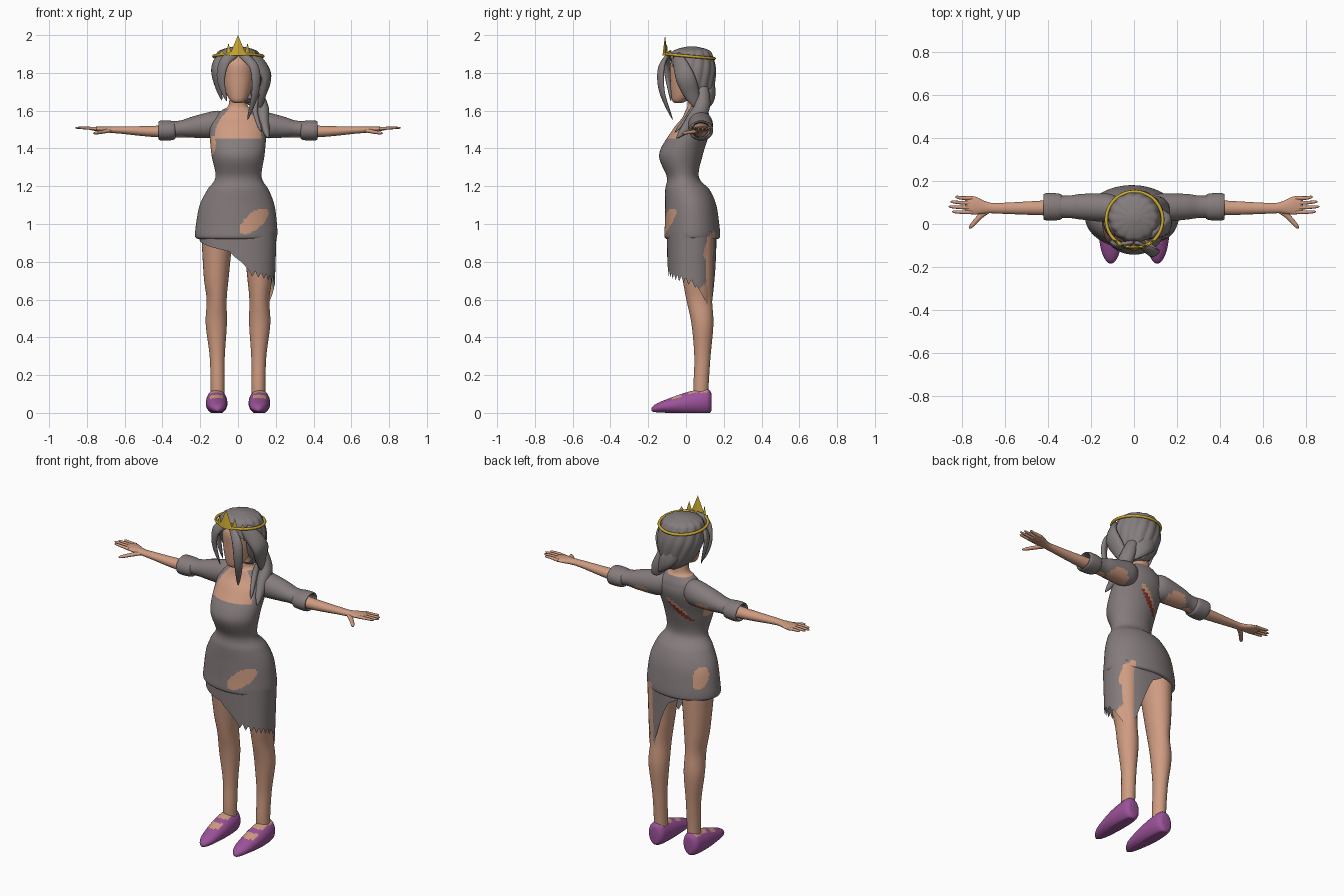
import bpy, bmesh, math
from mathutils import Vector

if "Cube" in bpy.data.objects:
    bpy.data.objects.remove(bpy.data.objects["Cube"])


def material(name, rgb):
    m = bpy.data.materials.new(name)
    m.diffuse_color = (*rgb, 1)
    m.use_nodes = True
    m.node_tree.nodes["Principled BSDF"].inputs["Base Color"].default_value = m.diffuse_color
    return m


CLOTH = material("grey_cloth", (0.235, 0.2, 0.2))
HAIR = material("grey_hair", (0.235, 0.205, 0.205))
SKIN = material("skin", (0.62, 0.33, 0.22))
SHOE = material("purple", (0.33, 0.085, 0.32))
GOLD = material("gold", (0.6, 0.4, 0.03))
RED = material("dark_red", (0.25, 0.035, 0.017))


def smooth_rows(rows, k):
    """Catmull-Rom interpolation through rows of numbers."""
    out, n = [], len(rows)
    for i in range(n - 1):
        quad = rows[max(i - 1, 0)], rows[i], rows[i + 1], rows[min(i + 2, n - 1)]
        for j in range(k):
            t = j / k
            out.append([0.5 * (2 * q + (r - p) * t + (2 * p - 5 * q + 4 * r - s) * t * t
                               + (3 * q - p - 3 * r + s) * t ** 3) for p, q, r, s in zip(*quad)])
    return out + [list(rows[-1])]


def skin_rings(name, rings, mats, rule=None, caps=True, mirror=False, drop=None):
    """Bridge rings of points into one smooth mesh, colour faces by rule."""
    bm = bmesh.new()
    vs = [[bm.verts.new(p) for p in r] for r in rings]
    n = len(vs[0])
    for a, b in zip(vs, vs[1:]):
        for i in range(n):
            j = (i + 1) % n
            bm.faces.new((a[i], a[j], b[j], b[i]))
    if caps:
        bm.faces.new(vs[0])
        bm.faces.new(vs[-1])
    bmesh.ops.recalc_face_normals(bm, faces=bm.faces)
    if drop:
        bmesh.ops.delete(bm, geom=[f for f in bm.faces if drop(f.calc_center_median())], context='FACES')
    for f in bm.faces:
        f.smooth = True
        if rule:
            f.material_index = rule(f.calc_center_median(), f.normal)
    me = bpy.data.meshes.new(name)
    bm.to_mesh(me)
    bm.free()
    for m in mats:
        me.materials.append(m)
    ob = bpy.data.objects.new(name, me)
    bpy.context.collection.objects.link(ob)
    if mirror:
        ob.modifiers.new("Mirror", 'MIRROR')


def loft(name, axis, rows, mats, n=32, k=6, groove=None, **kw):
    """Rows are (position on axis, centre 1, centre 2, radius 1, radius 2)."""
    rings = []
    for t, c1, c2, r1, r2 in smooth_rows(rows, k):
        ring = []
        for i in range(n):
            a = 2 * math.pi * i / n
            g = groove(a, t) if groove else 1
            u, v = c1 + r1 * g * math.cos(a), c2 + r2 * g * math.sin(a)
            x, y, z = {'x': (t, u, v), 'y': (u, t, v), 'z': (u, v, t)}[axis]
            ring.append((x, y, max(z, 0)))
        rings.append(ring)
    skin_rings(name, rings, mats, **kw)


def lock_shape(s):
    return max(0.04, math.sin(math.pi * (0.15 + 0.85 * s)) ** 0.8)


def digit_shape(s):
    return 1 - 0.35 * s - 0.5 * s ** 12


def sweep(name, w, h, path, mat=HAIR, ref=None, shape=lock_shape, mirror=False):
    """Oval strand along a path, half width w, half thickness h facing ref."""
    pts = smooth_rows(path, 8)
    last, rings = len(pts) - 1, []
    for i, p in enumerate(pts):
        t = (Vector(pts[min(i + 1, last)]) - Vector(pts[max(i - 1, 0)])).normalized()
        side = t.cross(ref or Vector((p[0], p[1] - 0.03, 0))).normalized()
        up, g = side.cross(t), shape(i / last)
        rings.append([Vector(p) + side * w * g * math.cos(b) + up * h * g * math.sin(b)
                      for b in (math.pi * m / 6 for m in range(12))])
    skin_rings(name, rings, [mat], mirror=mirror)


# Tears: (x, z, half width, half height, tilt in degrees, front -1 / back +1)
TEARS = [(.085, 1.015, .095, .042, 40, -1), (-.14, 1.42, .022, .05, 0, -1), (-.17, 1.05, .032, .062, 0, 1),
         (-.1, 1.5, .03, .025, 0, 1), (-.01, 1.43, .07, .018, 40, 1),
         (.15, .89, .025, .075, 20, 1), (.165, .63, .028, .065, 10, 1)]


def inside(p, x, z, w, h, tilt, side):
    a = math.radians(tilt)
    u = (p.x - x) * math.cos(a) + (p.z - z) * math.sin(a)
    v = (p.z - z) * math.cos(a) - (p.x - x) * math.sin(a)
    return (p.y - 0.03) * side > 0 and (u / w) ** 2 + (v / h) ** 2 < 1


def tear_rule(p, nrm):
    return int(any(inside(p, *t) for t in TEARS))


def dress_rule(p, nrm):
    if inside(p, -0.03, 1.395, 0.085, 0.014, 40, 1):   # scratch on the back
        return 2
    if p.z > 1.607:                                     # neck
        return 1
    if p.z > 1.457 and p.y < 0.05:                      # open neckline
        if abs(p.x) < 0.125 - 0.075 * ((p.z - 1.457) / 0.15) ** 2:
            return 1
    return tear_rule(p, nrm)


# Torso and dress body, with neck
loft("dress_body", 'z', [
    (.92, -.01, .033, .2, .135), (.935, -.01, .033, .217, .147), (1.0, -.008, .032, .214, .144),
    (1.1, -.005, .025, .198, .135), (1.18, 0, .008, .163, .118), (1.25, .003, -.017, .122, .085),
    (1.37, 0, -.026, .141, .116), (1.5, 0, .03, .15, .1), (1.56, 0, .053, .132, .075),
    (1.6, 0, .055, .088, .058), (1.63, 0, .052, .05, .044), (1.72, 0, .045, .045, .042)],
    [CLOTH, SKIN, RED], n=144, k=10, rule=dress_rule, caps=False)

# Torn lower skirt: hem height by angle (0 = +x, -90 = front), with a jagged stretch
HEM = [(-180, .915), (-100, .855), (-72, .735), (-12, .70), (10, .67), (42, .555), (54, .55), (90, .88), (106, .92), (180, .915)]


def hem(a):
    saw = 0.035 * abs((a / 11) % 1 - 0.5) * 2 if -74 < a < 8 else 0
    for (a0, z0), (a1, z1) in zip(HEM, HEM[1:]):
        if a <= a1:
            return z0 + (z1 - z0) * (a - a0) / (a1 - a0) + saw - (0.015 if saw else 0)


def skirt_point(deg, t):
    c, s = math.cos(math.radians(deg)), math.sin(math.radians(deg))
    z = 0.955 + (hem(deg) - 0.955) * t
    f = 1 - 0.16 * (0.955 - z)
    return (0.204 * f * math.copysign(abs(c) ** 0.85, c), 0.03 + 0.132 * f * math.copysign(abs(s) ** 0.85, s), z)


skin_rings("torn_skirt", [[skirt_point(d, j / 28) for d in range(-180, 180, 2)] for j in range(29)],
           [CLOTH, SKIN], caps=False, rule=tear_rule)

# Legs
loft("leg", 'z', [
    (.04, .108, .08, .036, .038), (.15, .108, .08, .037, .04), (.3, .11, .087, .04, .043),
    (.47, .115, .087, .056, .058), (.6, .113, .07, .053, .068), (.72, .115, .06, .066, .08),
    (.96, .11, .045, .085, .1)], [SKIN], mirror=True)


# Shoes, with bare instep and a strap
def shoe_rule(p, nrm):
    w = abs(p.x - 0.113)
    open_top = nrm.z > 0.25 and w < 0.036 and -0.085 + w * 0.4 < p.y < 0.115
    strap = -0.04 < p.y - 0.5 * w < -0.005
    return int(open_top and not strap)


loft("shoe", 'y', [
    (-.183, .108, .018, .008, .008), (-.165, .108, .024, .026, .02), (-.115, .109, .034, .045, .033),
    (0, .113, .05, .057, .058), (.1, .113, .06, .052, .068), (.13, .113, .058, .035, .055),
    (.136, .113, .058, .012, .03)], [SHOE, SKIN], n=48, k=10, rule=shoe_rule, mirror=True)

# Arms, palms and fingers
loft("arm", 'x', [
    (.15, .08, 1.505, .042, .042), (.4, .075, 1.49, .035, .032), (.62, .073, 1.497, .025, .019),
    (.68, .076, 1.499, .026, .016), (.74, .086, 1.503, .042, .013), (.785, .088, 1.504, .037, .006)],
    [SKIN], mirror=True)
UP = Vector((0, 0, 1))
for i, tip in enumerate((.845, .862, .853, .83)):
    y = 0.055 + 0.022 * i
    sweep(f"finger_{i + 1}", .01, .009, [(.75, y, 1.504), (.8, y, 1.508), (tip, y * 1.05, 1.509)],
          SKIN, UP, digit_shape, True)
sweep("thumb", .015, .012, [(.67, .07, 1.498), (.715, .035, 1.488), (.765, -.02, 1.48)], SKIN, UP, digit_shape, True)


# Sleeves and rolled cuffs
def sleeve_rule(p, nrm):
    return int(((p.x - .2) / .07) ** 2 + ((p.y - .1) / .045) ** 2 < 1 and nrm.z < -0.2)


loft("sleeve", 'x', [
    (.07, .07, 1.53, .05, .06), (.12, .075, 1.527, .066, .072), (.24, .08, 1.513, .06, .056),
    (.3, .08, 1.505, .052, .044), (.35, .08, 1.5, .052, .044)],
    [CLOTH, SKIN], n=64, mirror=True, caps=False, rule=sleeve_rule)
CUFF = [(.33, .049), (.343, .06), (.38, .064), (.41, .063), (.421, .056), (.41, .049), (.36, .046)]
loft("sleeve_cuff", 'x', [(x, .08, 1.495, r, r * 0.83) for x, r in CUFF], [CLOTH], mirror=True, caps=False)

# Head
loft("head", 'z', [
    (1.64, 0, -.04, .018, .018), (1.655, 0, -.033, .042, .04), (1.7, 0, -.008, .066, .072),
    (1.77, 0, .008, .083, .092), (1.85, 0, .02, .087, .103), (1.9, 0, .025, .06, .07)], [SKIN])


# Hair cap with combed grooves, open over the face
def face_opening(p):
    return p.y < 0 and p.z < 1.9 and abs(p.x - .005) < .085 * min(1, (1.91 - p.z) / .09)


loft("hair_cap", 'z', [
    (1.64, .035, .065, .04, .04), (1.68, .022, .052, .08, .082), (1.74, .015, .042, .112, .108),
    (1.82, .007, .034, .128, .122), (1.9, 0, .03, .112, .108), (1.925, 0, .03, .08, .08),
    (1.94, 0, .03, .02, .02)], [HAIR], n=112, drop=face_opening,
    groove=lambda a, z: 0.975 + 0.05 * abs(math.cos(7 * a + 14 * (1.9 - z))))

# Loose locks of hair
sweep("front_lock_right", .03, .015, [(-.005, -.085, 1.905), (-.07, -.1, 1.86), (-.09, -.09, 1.76), (-.06, -.08, 1.65)])
sweep("side_lock_right", .042, .015, [(-.08, -.03, 1.89), (-.122, -.02, 1.81), (-.085, -.02, 1.655)])
sweep("front_lock_left", .027, .015, [(.01, -.085, 1.905), (.085, -.13, 1.83), (.092, -.127, 1.7), (.05, -.07, 1.55)])
sweep("side_lock_left", .052, .026, [(.08, -.05, 1.89), (.147, -.01, 1.79), (.13, .03, 1.69), (.11, .07, 1.6)])
sweep("back_lock", .05, .024, [(-.04, .12, 1.79), (.04, .13, 1.7), (.12, .09, 1.6)])
sweep("side_ponytail", .044, .037, [(.08, .09, 1.74), (.123, .085, 1.62), (.135, .03, 1.54), (.16, -.05, 1.455)])
sweep("ponytail_strand", .018, .016, [(.1, .06, 1.67), (.09, .03, 1.59), (.125, -.06, 1.485)])

# Crown: slim tilted band and flattened spikes
bpy.ops.mesh.primitive_torus_add(major_segments=64, minor_segments=8, major_radius=0.131, minor_radius=0.008,
                                 location=(0.002, 0.02, 1.888), rotation=(-0.09, 0, 0))
band = bpy.context.object
band.name = "crown_band"
band.data.materials.append(GOLD)
bpy.ops.object.shade_smooth()
for x, w, top in [(0, .045, 2.0), (-.05, .018, 1.958), (.05, .018, 1.958), (-.085, .018, 1.925), (.085, .018, 1.925)]:
    h = top - 1.892
    y = 0.02 - math.sqrt(0.131 ** 2 - x * x)
    bpy.ops.mesh.primitive_cone_add(vertices=4, radius1=w, depth=h, location=(x, y, 1.892 + h / 2),
                                    rotation=(0, 0, x * 7))
    spike = bpy.context.object
    spike.name = "crown_spike"
    spike.scale = (1, 0.3, 1)
    spike.data.materials.append(GOLD)
